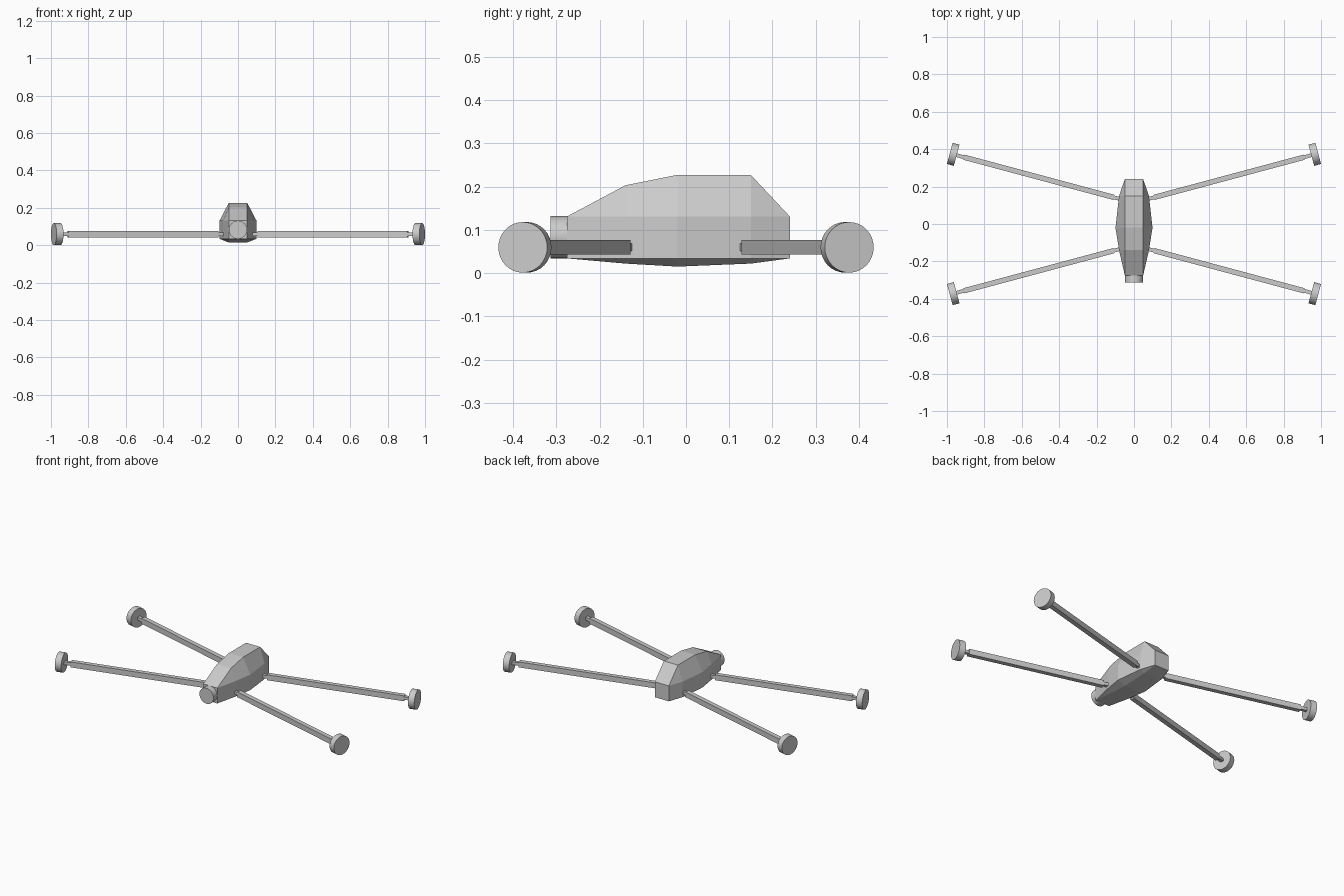
import bpy, bmesh
from math import radians, cos, sin, pi
from mathutils import Matrix, Vector

if "Cube" in bpy.data.objects:
    bpy.data.objects.remove(bpy.data.objects["Cube"])


def finish(bm, name, mat=None):
    bmesh.ops.recalc_face_normals(bm, faces=bm.faces[:])
    me = bpy.data.meshes.new(name)
    bm.to_mesh(me)
    bm.free()
    ob = bpy.data.objects.new(name, me)
    bpy.context.collection.objects.link(ob)
    if mat:
        ob.matrix_world = mat
    return ob


def box(name, x0, x1, width, height, mat):
    bm = bmesh.new()
    bmesh.ops.create_cube(bm, size=1)
    bmesh.ops.scale(bm, vec=(x1 - x0, width, height), verts=bm.verts)
    bmesh.ops.translate(bm, vec=((x0 + x1) / 2, 0, 0), verts=bm.verts)
    return finish(bm, name, mat)


def cylinder(name, radius, depth, sides, mat):
    bm = bmesh.new()
    bmesh.ops.create_cone(bm, cap_ends=True, segments=sides, radius1=radius,
                          radius2=radius, depth=depth)
    ob = finish(bm, name, mat)
    bpy.context.view_layer.objects.active = ob
    bpy.ops.object.select_all(action='DESELECT')
    ob.select_set(True)
    bpy.ops.object.shade_smooth_by_angle(angle=radians(35))
    return ob


# Faceted hull: y, half width, top z, bottom z of each section
TOP_W, BELT_HI, BELT_LO = 0.049, 0.131, 0.034
sections = [(-0.275, 0.049, 0.131, 0.034), (-0.14, 0.08, 0.203, 0.022),
            (-0.02, 0.099, 0.227, 0.015), (0.15, 0.08, 0.227, 0.022),
            (0.24, 0.049, 0.131, 0.034)]
bm = bmesh.new()
rings = []
for y, w, top, bot in sections:
    pts = [(TOP_W, top), (w, BELT_HI), (w, BELT_LO), (TOP_W, bot)]
    pts += [(-x, z) for x, z in reversed(pts)]
    rings.append([bm.verts.new((x, y, z)) for x, z in pts])
for a, b in zip(rings, rings[1:]):
    for i in range(8):
        j = (i + 1) % 8
        bm.faces.new((a[i], a[j], b[j], b[i]))
bm.faces.new(rings[0])
bm.faces.new(rings[-1])
bmesh.ops.remove_doubles(bm, verts=bm.verts, dist=1e-4)
finish(bm, "hull")

# Round sensor on the nose
cylinder("nose_sensor", 0.049, 0.043, 24,
         Matrix.Translation((0, -0.2915, 0.0825)) @ Matrix.Rotation(pi / 2, 4, 'X'))

# Four splayed arms, each a sleeve over a thin core with a disc foot
ANGLE = radians(15)
CX, CY, CZ = 0.9665, 0.3725, 0.0595
for sx, side in ((1, "right"), (-1, "left")):
    for sy, end in ((1, "back"), (-1, "front")):
        d = Vector((sx * cos(ANGLE), sy * sin(ANGLE), 0))
        yaw = Vector((1, 0)).angle_signed(d.xy) * -1
        place = Matrix.Translation((sx * CX, sy * CY, CZ)) @ Matrix.Rotation(yaw, 4, 'Z')
        tag = f"{end}_{side}"
        box(f"arm_sleeve_{tag}", -0.89, -0.06, 0.028, 0.034, place)
        box(f"arm_core_{tag}", -0.94, 0.0, 0.02, 0.018, place)
        cylinder(f"disc_foot_{tag}", 0.0585, 0.038, 32,
                 place @ Matrix.Rotation(pi / 2, 4, 'Y'))
